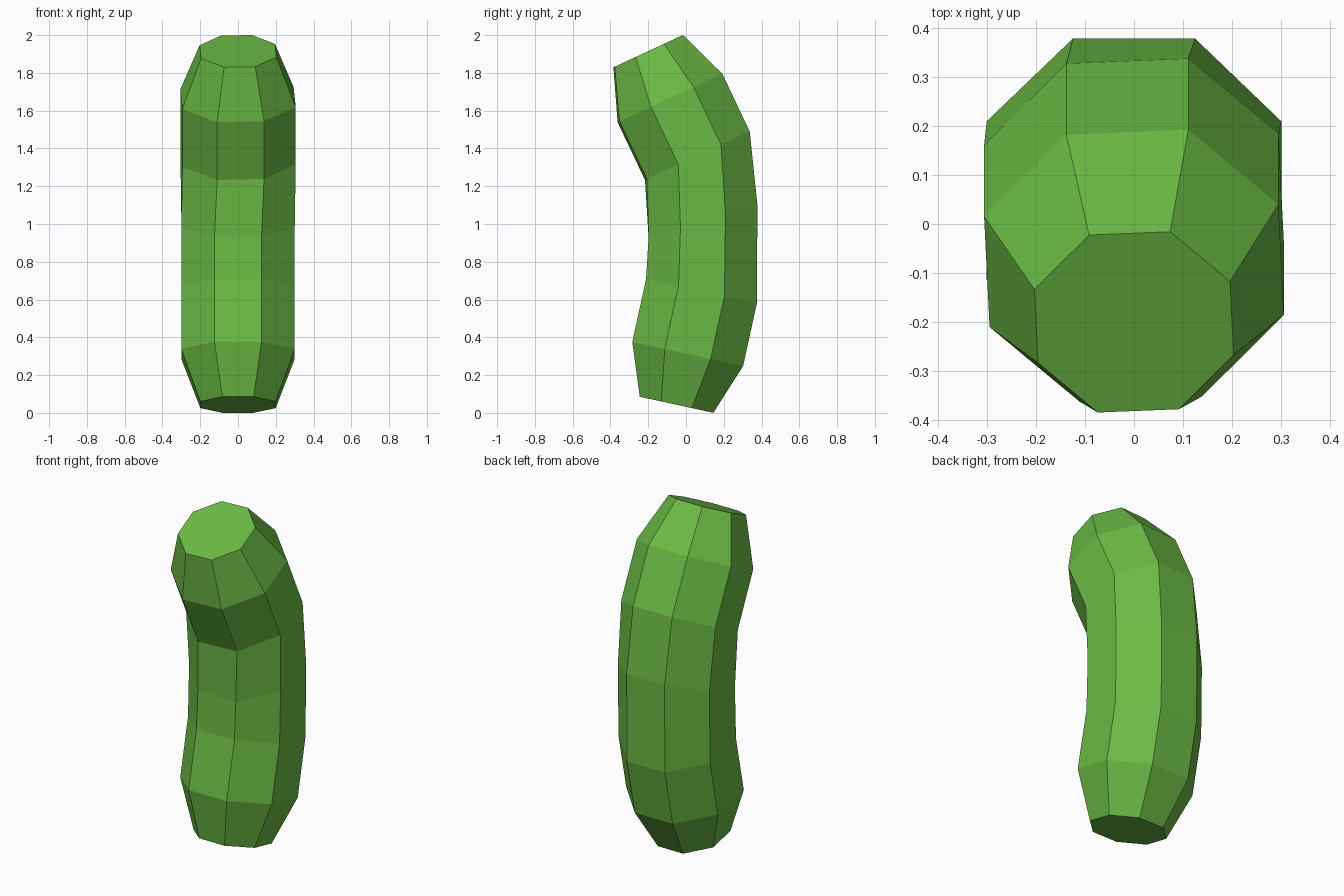
import bpy, bmesh, math

if "Cube" in bpy.data.objects:
    bpy.data.objects.remove(bpy.data.objects["Cube"])

green = bpy.data.materials.new("pickle green")
green.diffuse_color = (0.147, 0.485, 0.058, 1)
green.use_nodes = True
green.node_tree.nodes["Principled BSDF"].inputs["Base Color"].default_value = green.diffuse_color

# Octagonal rings along the bent body: centre y, centre z, radius, tilt, twist
RINGS = [
    (-0.050, 0.043, 0.216, -0.215, 0.0),
    (0.009, 0.312, 0.325, -0.215, 0.0),
    (0.082, 0.645, 0.325, -0.215, 0.0),
    (0.090, 1.015, 0.325, 0.285, 0.0),
    (0.060, 1.362, 0.325, 0.434, 0.045),
    (-0.085, 1.667, 0.325, 0.434, 0.045),
    (-0.200, 1.915, 0.216, 0.434, 0.045),
]
SIDES = 8


def add_ring(bm, cy, cz, radius, tilt, twist):
    verts = []
    for i in range(SIDES):
        a = math.tau * (i + 0.5) / SIDES + twist
        u = radius * math.sin(a)
        verts.append(bm.verts.new((radius * math.cos(a),
                                   cy + u * math.cos(tilt),
                                   cz + u * math.sin(tilt))))
    return verts


# Curved body with flat end caps
bm = bmesh.new()
rings = [add_ring(bm, *r) for r in RINGS]
for lo, hi in zip(rings, rings[1:]):
    for i in range(SIDES):
        j = (i + 1) % SIDES
        bm.faces.new((lo[i], lo[j], hi[j], hi[i]))
bm.faces.new(rings[0][::-1])
bm.faces.new(rings[-1])
bmesh.ops.recalc_face_normals(bm, faces=bm.faces)

mesh = bpy.data.meshes.new("pickle_body")
bm.to_mesh(mesh)
bm.free()
mesh.materials.append(green)
body = bpy.data.objects.new("pickle_body", mesh)
bpy.context.collection.objects.link(body)
